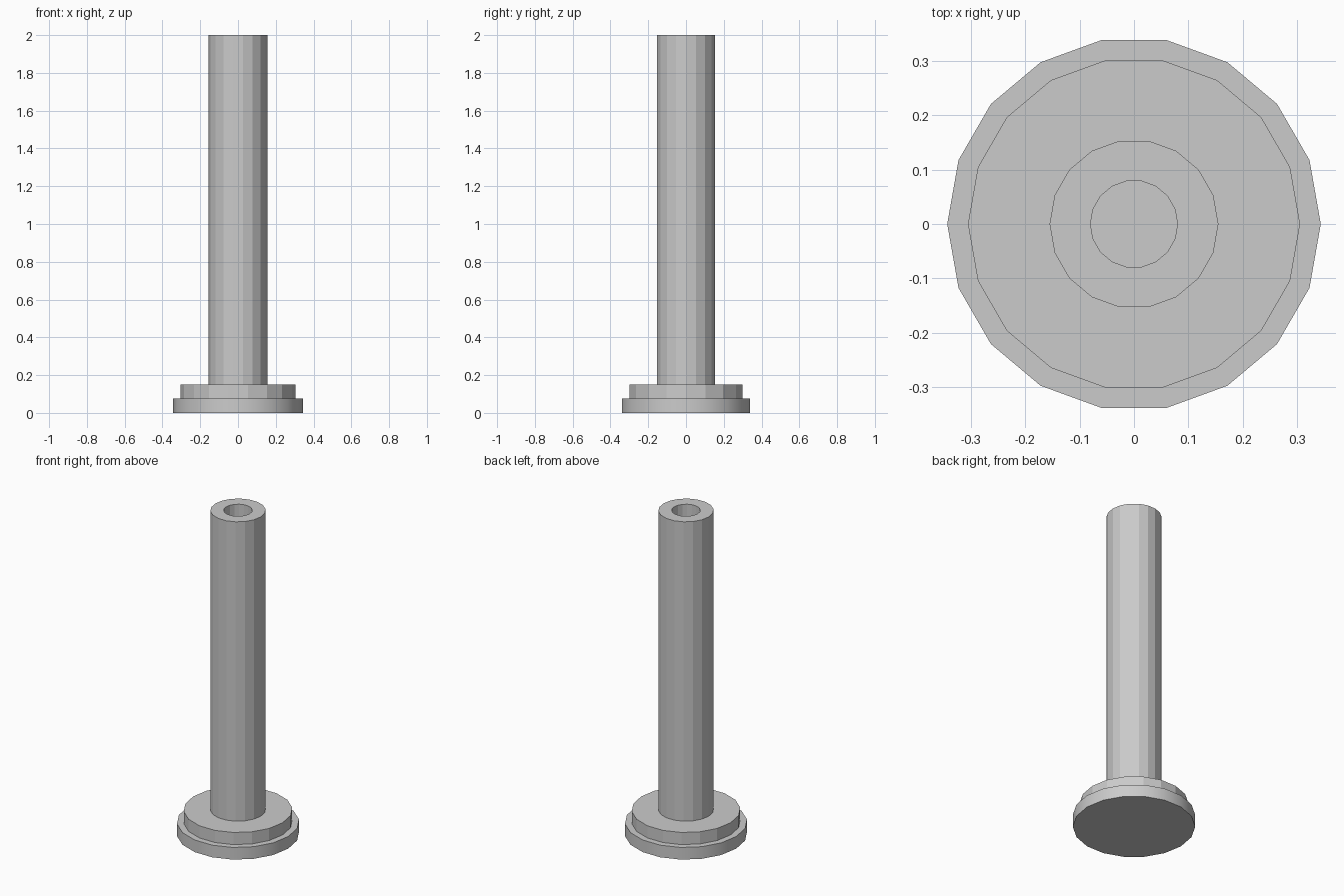
import bpy, bmesh
from math import cos, sin, tau, radians

SIDES = 18

cube = bpy.data.objects.get("Cube")
if cube:
    bpy.data.objects.remove(cube, do_unlink=True)

grey = bpy.data.materials.new("plain grey")
grey.use_nodes = True
colour = (0.6, 0.6, 0.6, 1)
grey.diffuse_color = colour
grey.node_tree.nodes["Principled BSDF"].inputs["Base Color"].default_value = colour


def lathe(name, profile, smooth=False):
    """Turn (radius, height) points, bottom to top, and cap both ends."""
    bm = bmesh.new()
    rings = [[bm.verts.new((r * cos(tau * i / SIDES), r * sin(tau * i / SIDES), z))
              for i in range(SIDES)] for r, z in profile]
    for low, high in zip(rings, rings[1:]):
        for i in range(SIDES):
            j = (i + 1) % SIDES
            bm.faces.new((low[i], low[j], high[j], high[i]))
    bm.faces.new(rings[0][::-1])
    bm.faces.new(rings[-1])
    mesh = bpy.data.meshes.new(name)
    bm.to_mesh(mesh)
    bm.free()
    mesh.materials.append(grey)
    obj = bpy.data.objects.new(name, mesh)
    bpy.context.collection.objects.link(obj)
    if smooth:
        bpy.ops.object.select_all(action='DESELECT')
        obj.select_set(True)
        bpy.context.view_layer.objects.active = obj
        bpy.ops.object.shade_smooth_by_angle(angle=radians(30))
    return obj


# Stepped foot: wide lower disc and narrower upper disc
lathe("base_disc", [(0.343, 0), (0.343, 0.075)], smooth=True)
lathe("upper_disc", [(0.305, 0.075), (0.305, 0.15)])

# Tall shaft with a bore reaching down to the foot
lathe("hollow_shaft", [(0.155, 0.15), (0.155, 2), (0.08, 2), (0.08, 0.152)])
